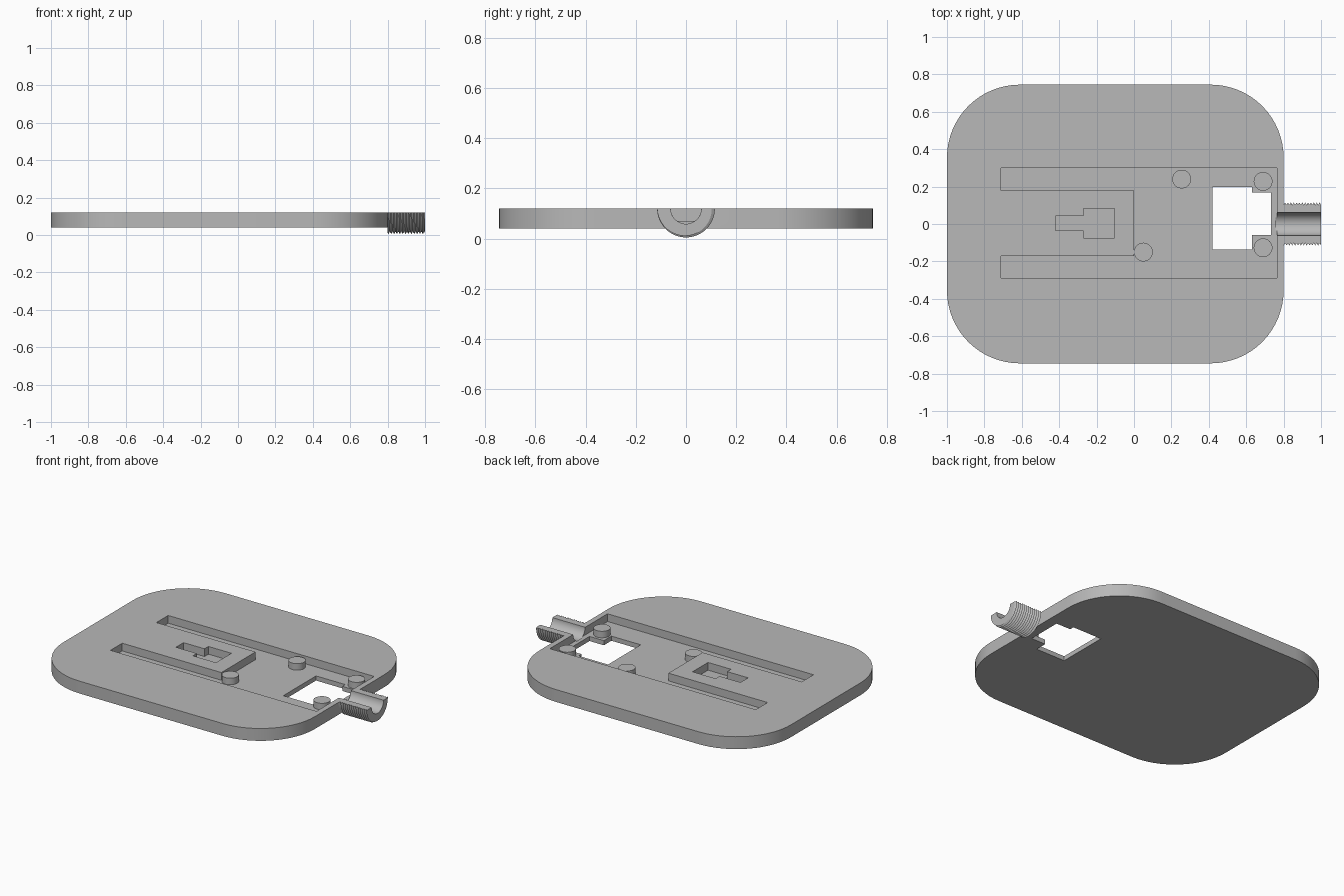
import bpy, bmesh, math
from mathutils import Matrix

if "Cube" in bpy.data.objects:
    bpy.data.objects.remove(bpy.data.objects["Cube"])

grey = bpy.data.materials.new("light grey")
grey.diffuse_color = (0.48, 0.48, 0.48, 1)
grey.use_nodes = True
grey.node_tree.nodes["Principled BSDF"].inputs["Base Color"].default_value = grey.diffuse_color

FLOOR, TOP = 0.07, 0.12


def make(name, bm):
    bmesh.ops.remove_doubles(bm, verts=bm.verts, dist=1e-5)
    bmesh.ops.recalc_face_normals(bm, faces=bm.faces)
    me = bpy.data.meshes.new(name)
    bm.to_mesh(me)
    bm.free()
    me.materials.append(grey)
    ob = bpy.data.objects.new(name, me)
    bpy.context.collection.objects.link(ob)
    return ob


def prism(name, pts, z0, z1):
    bm = bmesh.new()
    face = bm.faces.new([bm.verts.new((x, y, z0)) for x, y in pts])
    ext = bmesh.ops.extrude_face_region(bm, geom=[face])
    for v in ext["geom"]:
        if isinstance(v, bmesh.types.BMVert):
            v.co.z = z1
    return make(name, bm)


def cylinder(name, r, depth, matrix, n=48):
    bm = bmesh.new()
    bmesh.ops.create_cone(bm, cap_ends=True, segments=n, radius1=r, radius2=r,
                          depth=depth, matrix=matrix)
    return make(name, bm)


def activate(ob):
    bpy.ops.object.select_all(action='DESELECT')
    ob.select_set(True)
    bpy.context.view_layer.objects.active = ob


def smooth(ob):
    activate(ob)
    bpy.ops.object.shade_smooth_by_angle(angle=math.radians(30))


def cut(ob, cutter):
    mod = ob.modifiers.new("cut", 'BOOLEAN')
    mod.operation, mod.solver, mod.object = 'DIFFERENCE', 'EXACT', cutter
    activate(ob)
    bpy.ops.object.modifier_apply(modifier=mod.name)
    bpy.data.objects.remove(cutter)


# Base plate with large rounded corners
R, outline = 0.39, []
for cx, cy, start in ((0.41, 0.355, 0), (-0.61, 0.355, 90),
                      (-0.61, -0.355, 180), (0.41, -0.355, 270)):
    for i in range(17):
        a = math.radians(start + 90 * i / 16)
        outline.append((cx + R * math.cos(a), cy + R * math.sin(a)))
plate = prism("base_plate", outline, 0.04, TOP)

# U-shaped pocket around the raised island
cut(plate, prism("pocket_cutter", [
    (-0.71, -0.29), (0.765, -0.29), (0.765, 0.3), (-0.71, 0.3),
    (-0.71, 0.18), (0, 0.18), (0, -0.17), (-0.71, -0.17)], FLOOR, 0.2))
# Stepped recess in the island
cut(plate, prism("recess_cutter", [
    (-0.42, -0.035), (-0.27, -0.035), (-0.27, -0.075), (-0.105, -0.075),
    (-0.105, 0.083), (-0.27, 0.083), (-0.27, 0.043), (-0.42, 0.043)], FLOOR, 0.2))
# Stepped window right through the floor
cut(plate, prism("window_cutter", [
    (0.42, -0.137), (0.63, -0.137), (0.63, -0.06), (0.733, -0.06),
    (0.733, 0.168), (0.63, 0.168), (0.63, 0.198), (0.42, 0.198)], 0, 0.2))
# Half-round channel leading out to the spout
BORE, AXIS_Z = 0.061, TOP
cut(plate, cylinder("channel_cutter", BORE, 0.2,
                    Matrix.Translation((0.857, 0, AXIS_Z)) @ Matrix.Rotation(math.pi / 2, 4, 'Y')))
smooth(plate)

# Locating pegs standing on the pocket floor
PEG_TOP = 0.112
for i, (x, y) in enumerate(((0.255, 0.24), (0.05, -0.15), (0.69, 0.228), (0.69, -0.127))):
    peg = cylinder(f"peg_{i + 1}", 0.05, PEG_TOP - FLOOR,
                   Matrix.Translation((x, y, (PEG_TOP + FLOOR) / 2)), 40)
    smooth(peg)

# Half-round spout with a helical outer thread
X0, X1, TURNS, SEG = 0.8, 1.0, 13, 32
PITCH = (X1 - X0) / TURNS
CREST, ROOT = 0.115, 0.102


def thread_radius(u):
    return ROOT + (CREST - ROOT) * abs(2 * (u % 1) - 1)


bm = bmesh.new()
outer, inner = [], []
for k in range(-1, 2 * TURNS + 1):
    ro, ri = [], []
    for j in range(SEG + 1):
        a = math.pi + math.pi * j / SEG
        shift = 0.5 * j / SEG
        x = min(max(X0 + PITCH * (k / 2 + shift), X0), X1)
        r = thread_radius((x - X0) / PITCH - shift)
        ro.append(bm.verts.new((x, r * math.cos(a), AXIS_Z + r * math.sin(a))))
        ri.append(bm.verts.new((x, BORE * math.cos(a), AXIS_Z + BORE * math.sin(a))))
    outer.append(ro)
    inner.append(ri)
for k in range(len(outer) - 1):
    for rows in (outer, inner):
        for j in range(SEG):
            bm.faces.new((rows[k][j], rows[k][j + 1], rows[k + 1][j + 1], rows[k + 1][j]))
    for j in (0, SEG):
        bm.faces.new((outer[k][j], outer[k + 1][j], inner[k + 1][j], inner[k][j]))
for k in (0, -1):
    for j in range(SEG):
        bm.faces.new((outer[k][j], outer[k][j + 1], inner[k][j + 1], inner[k][j]))
spout = make("threaded_spout", bm)
smooth(spout)
